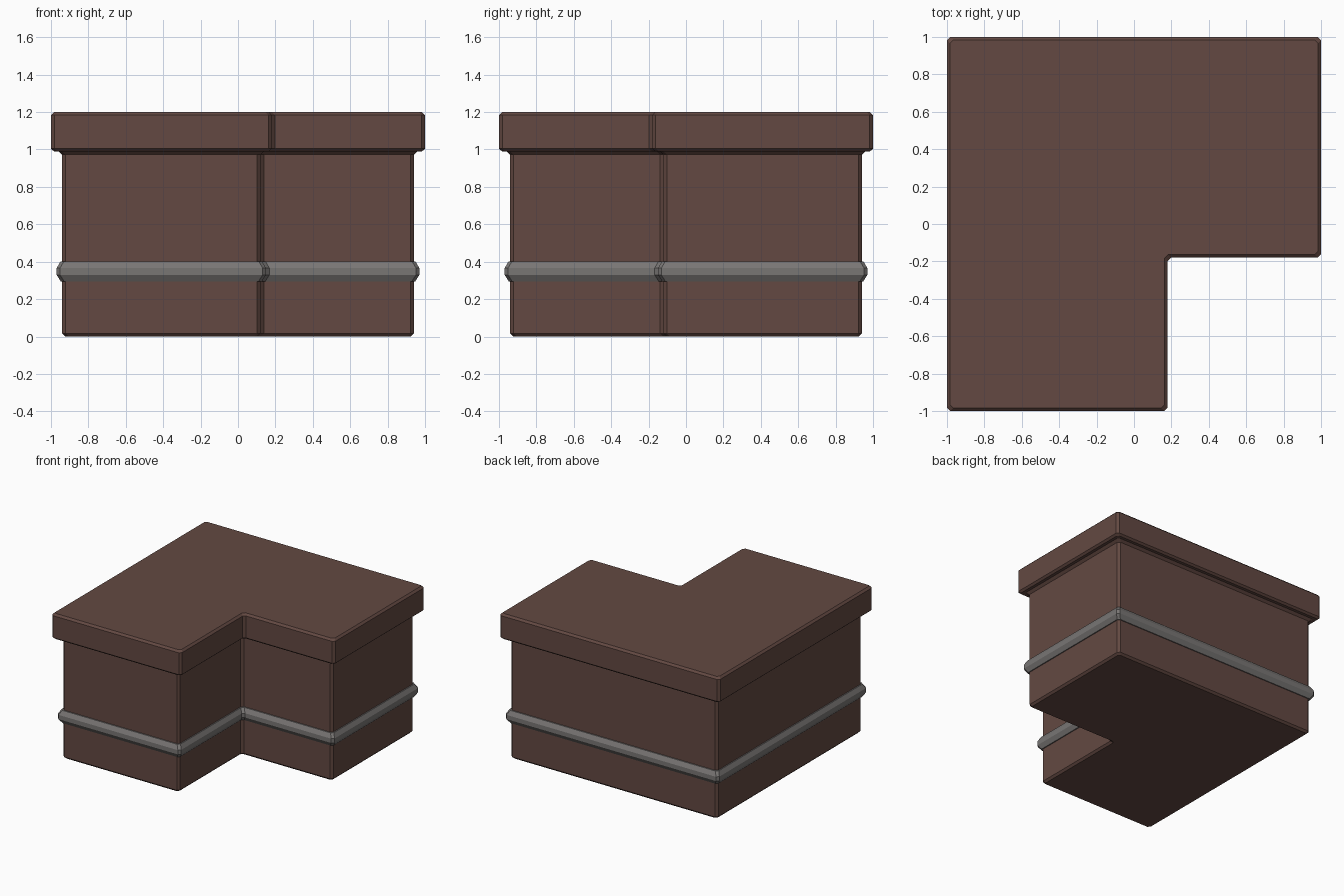
import bpy, bmesh

if "Cube" in bpy.data.objects:
    bpy.data.objects.remove(bpy.data.objects["Cube"])

def material(name, rgb):
    m = bpy.data.materials.new(name)
    m.diffuse_color = (*rgb, 1)
    m.use_nodes = True
    m.node_tree.nodes["Principled BSDF"].inputs["Base Color"].default_value = m.diffuse_color
    return m

brown = material("dark brown wood", (0.125, 0.066, 0.054))
grey = material("grey metal", (0.19, 0.18, 0.175))

# L-shaped plan: x, y, outward direction signs, chamfer directions (to previous / next corner)
N = 0.18
PLAN = [(-1, -1), (N, -1), (N, -N), (1, -N), (1, 1), (-1, 1)]
OUT = [(-1, -1), (1, -1), (1, -1), (1, -1), (1, 1), (-1, 1)]

def outline(inset, chamfer):
    """Inset L outline with every corner cut by a small chamfer."""
    pts = [(x - sx * inset, y - sy * inset) for (x, y), (sx, sy) in zip(PLAN, OUT)]
    result = []
    for i, (x, y) in enumerate(pts):
        for qx, qy in (pts[i - 1], pts[(i + 1) % len(pts)]):
            dx, dy = qx - x, qy - y
            k = chamfer / max(abs(dx), abs(dy))
            result.append((x + dx * k, y + dy * k))
    return result

def sweep(name, profile, mat, closed=False, chamfer=0.018):
    """Carry a profile of (inset, height) points around the L outline."""
    bm = bmesh.new()
    rings = [[bm.verts.new((x, y, z)) for x, y in outline(d, chamfer)] for d, z in profile]
    n = len(rings[0])
    pairs = list(zip(rings, rings[1:]))
    if closed:
        pairs.append((rings[-1], rings[0]))
    else:
        bm.faces.new(rings[0][::-1])
        bm.faces.new(rings[-1])
    for a, b in pairs:
        for i in range(n):
            j = (i + 1) % n
            bm.faces.new((a[i], a[j], b[j], b[i]))
    bmesh.ops.recalc_face_normals(bm, faces=bm.faces)
    me = bpy.data.meshes.new(name)
    bm.to_mesh(me)
    bm.free()
    me.materials.append(mat)
    ob = bpy.data.objects.new(name, me)
    bpy.context.collection.objects.link(ob)
    return ob

# Counter body with overhanging top slab
sweep("counter_body", [(0.076, 0.0), (0.06, 0.016), (0.06, 0.972), (0.04, 0.99),
                       (0.016, 0.99), (0.0, 1.004), (0.0, 1.184), (0.016, 1.2)], brown)

# Metal rail running around the body
sweep("trim_rail", [(0.07, 0.295), (0.052, 0.295), (0.03, 0.33), (0.03, 0.365),
                    (0.05, 0.4), (0.07, 0.4)], grey, closed=True)
